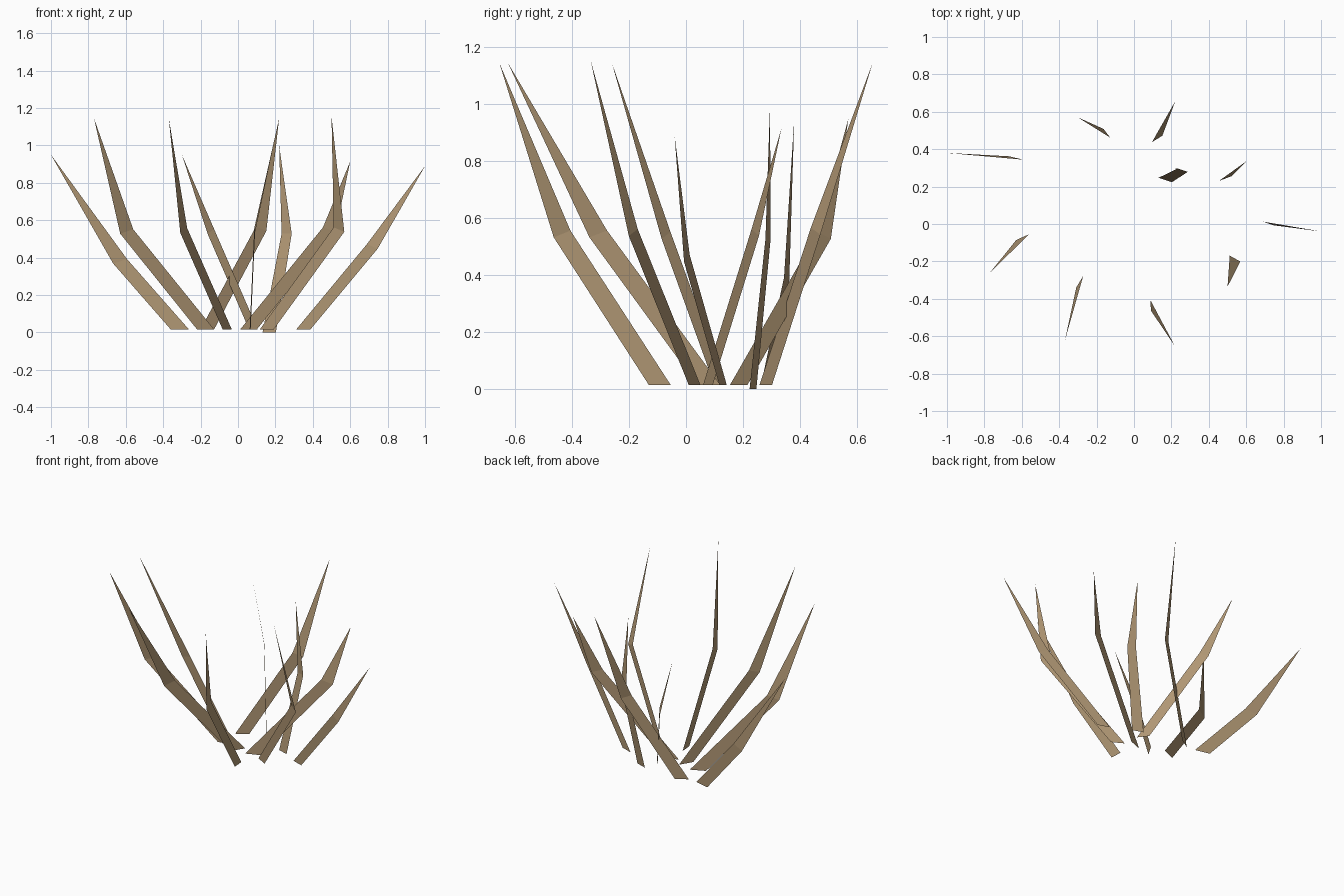
import bpy
from mathutils import Vector

if "Cube" in bpy.data.objects:
    bpy.data.objects.remove(bpy.data.objects["Cube"])

straw = bpy.data.materials.new("dry_straw")
straw.diffuse_color = (0.43, 0.305, 0.172, 1)
straw.use_nodes = True
straw.node_tree.nodes["Principled BSDF"].inputs["Base Color"].default_value = straw.diffuse_color


def blade(i, base, mid, mid_z, tip, width, side=None, base_z=0.015, tilt=0.012):
    """Flat bent blade: a slanted quad topped by a pointed triangle."""
    b = Vector((*base, base_z))
    m = Vector((*mid, mid_z))
    # the flat side normally runs along the lean of the blade
    d = Vector((*side, 0)) if side else Vector((m.x - b.x, m.y - b.y, 0))
    d.normalize()
    half_b = d * width / 2
    half_m = d * width * 0.38 - Vector((0, 0, tilt))
    verts = [b - half_b, b + half_b, m + half_m, m - half_m, Vector(tip)]
    mesh = bpy.data.meshes.new(f"grass_blade_{i}")
    mesh.from_pydata(verts, [], [(0, 1, 2, 3), (3, 2, 4)])
    mesh.materials.append(straw)
    ob = bpy.data.objects.new(f"grass_blade_{i}", mesh)
    bpy.context.collection.objects.link(ob)


# leaning blades: base centre, bend centre, bend height, tip, width
BLADES = [
    ((-.31, .275), (-.63, .353), .38, (-1.0, .38, .95), .10),
    ((-.172, .12), (-.595, -.07), .54, (-.77, -.26, 1.145), .10),
    ((-.057, .08), (-.29, -.308), .545, (-.37, -.625, 1.145), .095),
    ((.083, .185), (-.145, .485), .54, (-.30, .57, .95), .077),
    ((-.165, .28), (.124, .455), .555, (.22, .655, 1.145), .085),
    ((.055, .077), (.488, .243), .55, (.60, .335, .915), .095),
    ((.348, .13), (.718, .003), .46, (1.0, -.04, .89), .08),
    ((.153, .03), (.54, -.185), .55, (.50, -.335, 1.155), .085),
    ((.065, -.092), (.089, -.435), .545, (.22, -.655, 1.145), .077),
]
for i, spec in enumerate(BLADES, 1):
    blade(i, *spec)

# nearly upright blade, turned across its lean
blade(10, (.167, .235), (.26, .288), .528, (.22, .295, 1.0), .075,
      side=(.95, -.32), base_z=0, tilt=0)
